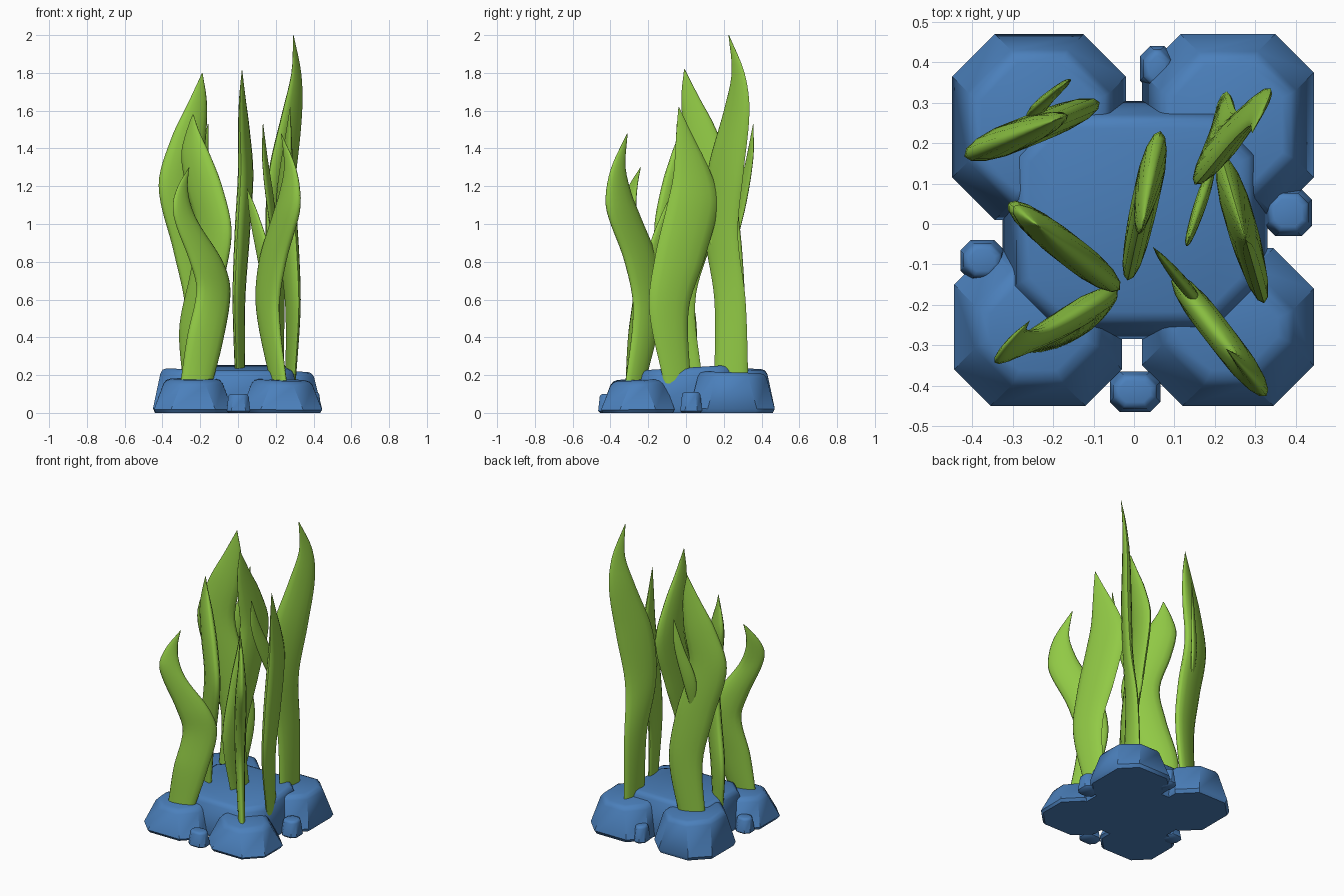
import bpy, bmesh, math
from mathutils import Vector

if "Cube" in bpy.data.objects:
    bpy.data.objects.remove(bpy.data.objects["Cube"])


def material(name, color):
    m = bpy.data.materials.new(name)
    m.diffuse_color = (*color, 1)
    m.use_nodes = True
    m.node_tree.nodes["Principled BSDF"].inputs["Base Color"].default_value = m.diffuse_color
    return m


ROCK = material("blue_stone", (0.07, 0.215, 0.50))
LEAF = material("leaf_green", (0.285, 0.59, 0.06))


def finish(name, bm, mat, angle):
    bmesh.ops.recalc_face_normals(bm, faces=bm.faces)
    me = bpy.data.meshes.new(name)
    bm.to_mesh(me)
    bm.free()
    me.materials.append(mat)
    ob = bpy.data.objects.new(name, me)
    bpy.context.collection.objects.link(ob)
    bpy.ops.object.select_all(action='DESELECT')
    ob.select_set(True)
    bpy.context.view_layer.objects.active = ob
    bpy.ops.object.shade_smooth_by_angle(angle=math.radians(angle))
    return ob


def loft(bm, rings):
    vs = [[bm.verts.new(p) for p in r] for r in rings]
    n = len(vs[0])
    for a, b in zip(vs, vs[1:]):
        for i in range(n):
            j = (i + 1) % n
            bm.faces.new((a[i], a[j], b[j], b[i]))
    bm.faces.new(vs[0][::-1])
    bm.faces.new(vs[-1])


def octagon(x0, x1, y0, y1, c):
    return [(x0 + c, y0), (x1 - c, y0), (x1, y0 + c), (x1, y1 - c),
            (x1 - c, y1), (x0 + c, y1), (x0, y1 - c), (x0, y0 + c)]


def rock(name, x0, x1, y0, y1, h, chamfer, inset, tilt=(0, 0), bevel=0.028):
    """Eight-sided tapering boulder with a flat base, softened edges and a tilted top."""
    cx, cy = (x0 + x1) / 2, (y0 + y1) / 2
    rings = []
    for z, d in ((0, 0.01), (h * 0.1, 0), (h, inset)):
        f = z / h
        rings.append([(x, y, z + f * ((x - cx) * tilt[0] + (y - cy) * tilt[1]))
                      for x, y in octagon(x0 + d, x1 - d, y0 + d, y1 - d, chamfer)])
    bm = bmesh.new()
    loft(bm, rings)
    top = [e for e in bm.edges if all(v.co.z > h * 0.5 for v in e.verts)]
    bmesh.ops.bevel(bm, geom=top, offset=bevel, segments=2, profile=0.5,
                    affect='EDGES', clamp_overlap=True)
    return finish(name, bm, ROCK, 40)


def sample(rows, k, z):
    """Smooth interpolation of column k of the rows at height z."""
    def slope(i):
        a, b = rows[max(i - 1, 0)], rows[min(i + 1, len(rows) - 1)]
        return (b[k] - a[k]) / (b[0] - a[0])
    i = 0
    while i < len(rows) - 2 and z > rows[i + 1][0]:
        i += 1
    p, q = rows[i], rows[i + 1]
    d = q[0] - p[0]
    t = (z - p[0]) / d
    return ((2 * t**3 - 3 * t**2 + 1) * p[k] + (t**3 - 2 * t**2 + t) * d * slope(i)
            + (3 * t**2 - 2 * t**3) * q[k] + (t**3 - t**2) * d * slope(i + 1))


def blade(name, origin, direction, rows, thick=0.32, rings=36, sides=14):
    """Flattened wavy leaf; rows are (z, edge, edge, sideways shift, turn)."""
    o, d = Vector((*origin, 0)), Vector((*direction, 0))
    across = Vector((1, 0, 0)) if direction[1] == 1 else Vector((0, 1, 0))
    rows = [tuple(r) + (0,) * (5 - len(r)) for r in rows]
    z0, z1 = rows[0][0], rows[-1][0]
    loops = []
    for i in range(rings + 1):
        z = z0 + (z1 - z0) * i / rings
        a, b, shift, turn = (sample(rows, k, z) for k in (1, 2, 3, 4))
        mid, half = (a + b) / 2, max((b - a) / 2, 0.0015)
        wide = (d + across * turn) * half
        side = Vector((-wide.y, wide.x, 0)) * thick
        loop = []
        for s in range(sides):
            t = math.tau * s / sides
            p = o + d * mid + across * shift + wide * math.cos(t) + side * math.sin(t)
            loop.append((p.x, p.y, z))
        loops.append(loop)
    bm = bmesh.new()
    loft(bm, loops)
    return finish(name, bm, LEAF, 75)


# Boulders
rock("rock_front_left", -0.445, -0.03, -0.45, -0.06, 0.18, 0.09, 0.06, (0, 0.05))
rock("rock_front_right", 0.02, 0.445, -0.45, -0.06, 0.175, 0.10, 0.06, (-0.03, 0.05))
rock("rock_back_left", -0.45, -0.02, 0.01, 0.47, 0.23, 0.105, 0.045, (-0.04, 0))
rock("rock_back_right", 0.02, 0.445, 0.02, 0.47, 0.215, 0.095, 0.05, (0, -0.03))
rock("rock_center", -0.325, 0.33, -0.285, 0.305, 0.24, 0.10, 0.04, (0.0, 0.06))

# Pebbles
for n, (x0, x1, y0, y1, h) in {
        "pebble_front": (-0.06, 0.065, -0.465, -0.365, 0.10),
        "pebble_right": (0.325, 0.44, -0.03, 0.085, 0.11),
        "pebble_back": (0.015, 0.10, 0.33, 0.44, 0.11),
        "pebble_left": (-0.43, -0.32, -0.14, -0.04, 0.10)}.items():
    rock(n, x0, x1, y0, y1, h, 0.025, 0.01, (0, 0), 0.014)

# Main leaves
blade("leaf_back_left", (0, 0.335), (1, 0.4), [
    (0.15, -0.30, -0.15), (0.55, -0.28, -0.085), (0.85, -0.34, -0.12),
    (1.2, -0.42, -0.20), (1.45, -0.355, -0.17), (1.65, -0.26, -0.165), (1.8, -0.19, -0.188)])
blade("leaf_left", (0, -0.19), (1, -0.78), [
    (0.15, -0.29, -0.17), (0.45, -0.31, -0.14), (0.75, -0.25, -0.065), (0.97, -0.22, -0.035),
    (1.2, -0.275, -0.085), (1.37, -0.30, -0.15), (1.5, -0.27, -0.21), (1.58, -0.24, -0.235)])
blade("leaf_front_left", (0, -0.14), (1, 0.6), [
    (0.12, -0.31, -0.145, -0.015, -0.4), (0.4, -0.27, -0.075, -0.015, -0.2),
    (0.65, -0.22, -0.04), (0.8, -0.255, -0.08), (1.0, -0.33, -0.205, 0.005),
    (1.1, -0.345, -0.25, 0.015, 0.2), (1.2, -0.318, -0.267, 0.035, 0.3),
    (1.3, -0.26, -0.258, 0.055, 0.3)])
blade("leaf_front_right", (0, 0), (-0.77, 1), [
    (0.12, -0.325, -0.225, 0.01), (0.55, -0.28, -0.13), (0.8, -0.325, -0.15),
    (1.05, -0.415, -0.245), (1.15, -0.425, -0.285), (1.3, -0.395, -0.32),
    (1.48, -0.312, -0.309, -0.01)])
blade("leaf_center", (0.015, 0), (0.22, 1), [
    (0.18, -0.06, 0.085, -0.008), (0.6, -0.14, 0.05), (0.95, -0.08, 0.15), (1.27, 0.0, 0.23),
    (1.5, -0.015, 0.16), (1.67, -0.025, 0.07, 0.003), (1.82, -0.01, -0.007, 0.008)], 0.28)
blade("leaf_right", (0.265, 0), (-0.29, 1), [
    (0.15, -0.115, 0.025), (0.55, -0.195, 0.015), (0.82, -0.165, 0.10), (1.1, -0.10, 0.17),
    (1.25, -0.068, 0.14), (1.5, -0.05, 0.02), (1.62, -0.04, -0.037)], 0.26)
blade("leaf_back_right", (0.07, 0), (0.72, 1), [
    (0.15, 0.15, 0.33, -0.025, -0.6), (0.6, 0.15, 0.315, -0.025, -0.4),
    (0.95, 0.10, 0.275, 0, -0.1), (1.28, 0.115, 0.305, 0.015), (1.6, 0.20, 0.336, 0.025),
    (1.8, 0.242, 0.31, 0.04), (2.0, 0.225, 0.228, 0.06)], 0.27)

# Side shoots, growing out of the main leaves
blade("shoot_back_left", (0, 0.475), (1, 0.75), [
    (0.85, -0.24, -0.235, -0.045), (1.1, -0.265, -0.2, -0.01),
    (1.35, -0.205, -0.16), (1.53, -0.16, -0.157)], 0.35)
blade("shoot_front_right", (0, 0), (-0.82, 1), [
    (0.5, -0.21, -0.20), (0.85, -0.2, -0.12), (1.05, -0.13, -0.075), (1.19, -0.06, -0.057)], 0.3)
blade("shoot_back_right", (0.148, 0), (0.33, 1), [
    (0.8, 0.175, 0.18), (1.1, 0.03, 0.12), (1.35, -0.05, 0.015), (1.53, -0.05, -0.045)], 0.32)
